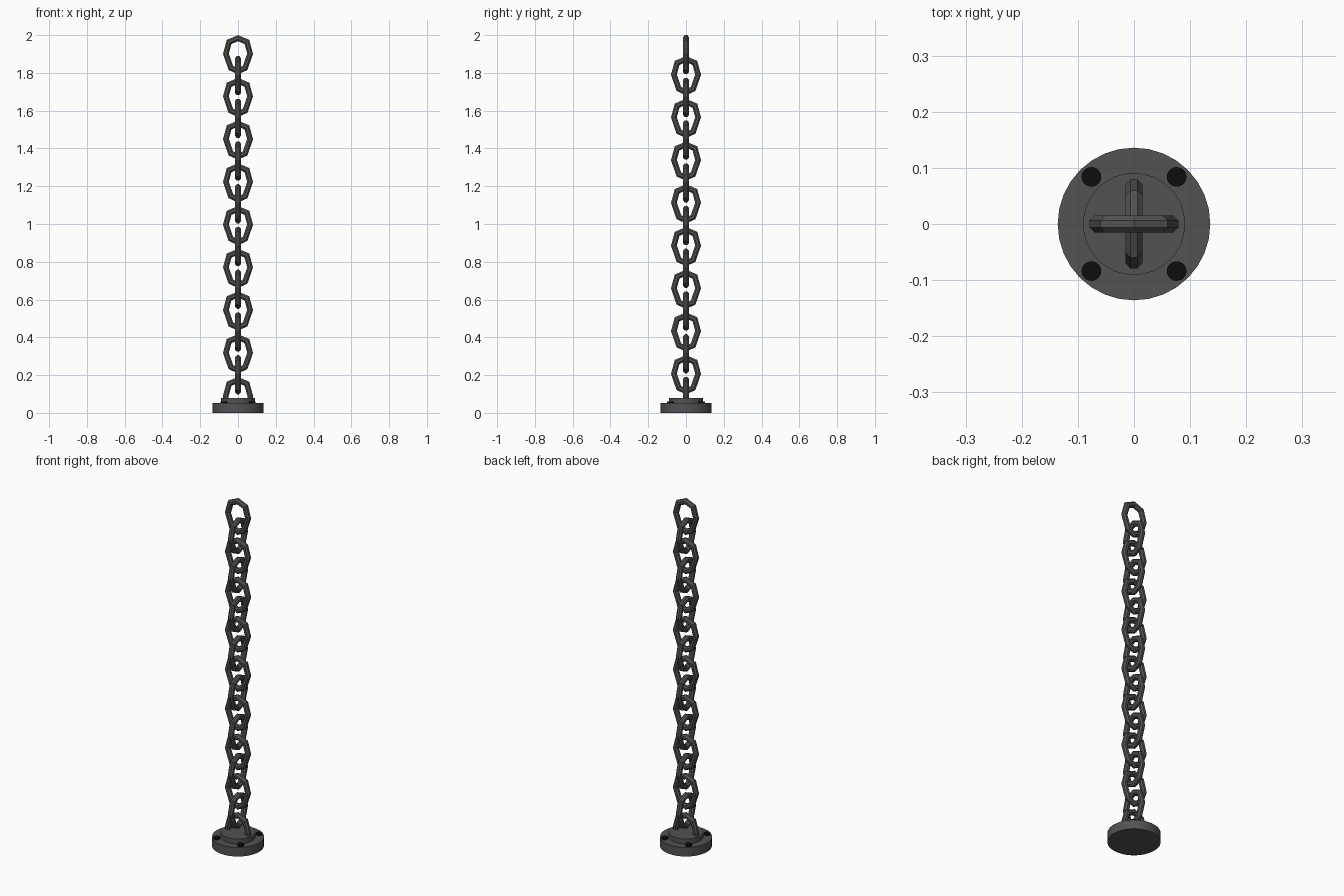
import bpy, bmesh, math
from mathutils import Vector

cube = bpy.data.objects.get("Cube")
if cube:
    bpy.data.objects.remove(cube, do_unlink=True)


def material(name, value):
    m = bpy.data.materials.new(name)
    m.use_nodes = True
    color = (value, value, value, 1)
    m.diffuse_color = color
    m.node_tree.nodes["Principled BSDF"].inputs["Base Color"].default_value = color
    return m


iron = material("dark iron", 0.085)
black = material("black", 0.004)


def add_object(name, mesh, z=0, turn=0):
    ob = bpy.data.objects.new(name, mesh)
    ob.location.z = z
    ob.rotation_euler.z = turn
    bpy.context.collection.objects.link(ob)
    return ob


def tube_mesh(name, path, closed, radius=0.016, sides=8):
    """Sweep a mitred round section along a path in the xz plane."""
    pts = [Vector((x, 0, z)) for x, z in path]
    n = len(pts)
    bm = bmesh.new()
    rings = []
    for i, p in enumerate(pts):
        before = pts[i - 1] if closed or i > 0 else p
        after = pts[(i + 1) % n] if closed or i < n - 1 else p
        d1 = (p - before).normalized() or (after - p).normalized()
        d2 = (after - p).normalized()
        if d1.length == 0:
            d1 = d2
        if d2.length == 0:
            d2 = d1
        tangent = (d1 + d2).normalized()
        side = Vector((-tangent.z, 0, tangent.x)) / tangent.dot(d1)
        ring = []
        for k in range(sides):
            a = 2 * math.pi * (k + 0.5) / sides
            ring.append(bm.verts.new(p + radius * (math.cos(a) * side
                                                   + math.sin(a) * Vector((0, 1, 0)))))
        rings.append(ring)
    for i in range(n if closed else n - 1):
        a, b = rings[i], rings[(i + 1) % n]
        for k in range(sides):
            j = (k + 1) % sides
            bm.faces.new((a[k], a[j], b[j], b[k]))
    if not closed:
        bm.faces.new(rings[0])
        bm.faces.new(rings[-1])
    bmesh.ops.recalc_face_normals(bm, faces=bm.faces)
    mesh = bpy.data.meshes.new(name)
    bm.to_mesh(mesh)
    bm.free()
    mesh.materials.append(iron)
    return mesh


def disc(name, radius, z0, z1, mat, x=0, y=0, sides=32):
    bpy.ops.mesh.primitive_cylinder_add(vertices=sides, radius=radius, depth=z1 - z0,
                                        location=(x, y, (z0 + z1) / 2))
    ob = bpy.context.object
    ob.name = name
    ob.data.materials.append(mat)
    bpy.ops.object.shade_smooth_by_angle(angle=math.radians(30))


# Chain links, measured down from the top of each link
right_half = [(0, -0.016), (0.047, -0.036), (0.064, -0.098), (0.038, -0.174), (0, -0.191)]
left_half = [(-x, z) for x, z in reversed(right_half[1:-1])]
link = tube_mesh("chain_link", right_half + left_half, True)
pitch = 0.2262
for i in range(8):
    add_object(f"front_facing_link_{i + 1}", link, 2 - pitch * i)
    add_object(f"side_facing_link_{i + 1}", link, 1.889 - pitch * i, math.pi / 2)

# Half link anchored in the base
arch = [(-0.064, -0.13)] + left_half[1:] + right_half[:3] + [(0.064, -0.13)]
add_object("anchor_loop", tube_mesh("anchor_loop", arch, False), 2 - pitch * 8)

# Round mounting base with four bolts
disc("base_plate", 0.136, 0, 0.052, iron)
disc("base_collar", 0.091, 0.04, 0.08, iron)
for sx in (-1, 1):
    for sy in (-1, 1):
        disc("bolt", 0.0175, 0.045, 0.061, black, sx * 0.076, sy * 0.084, 24)
